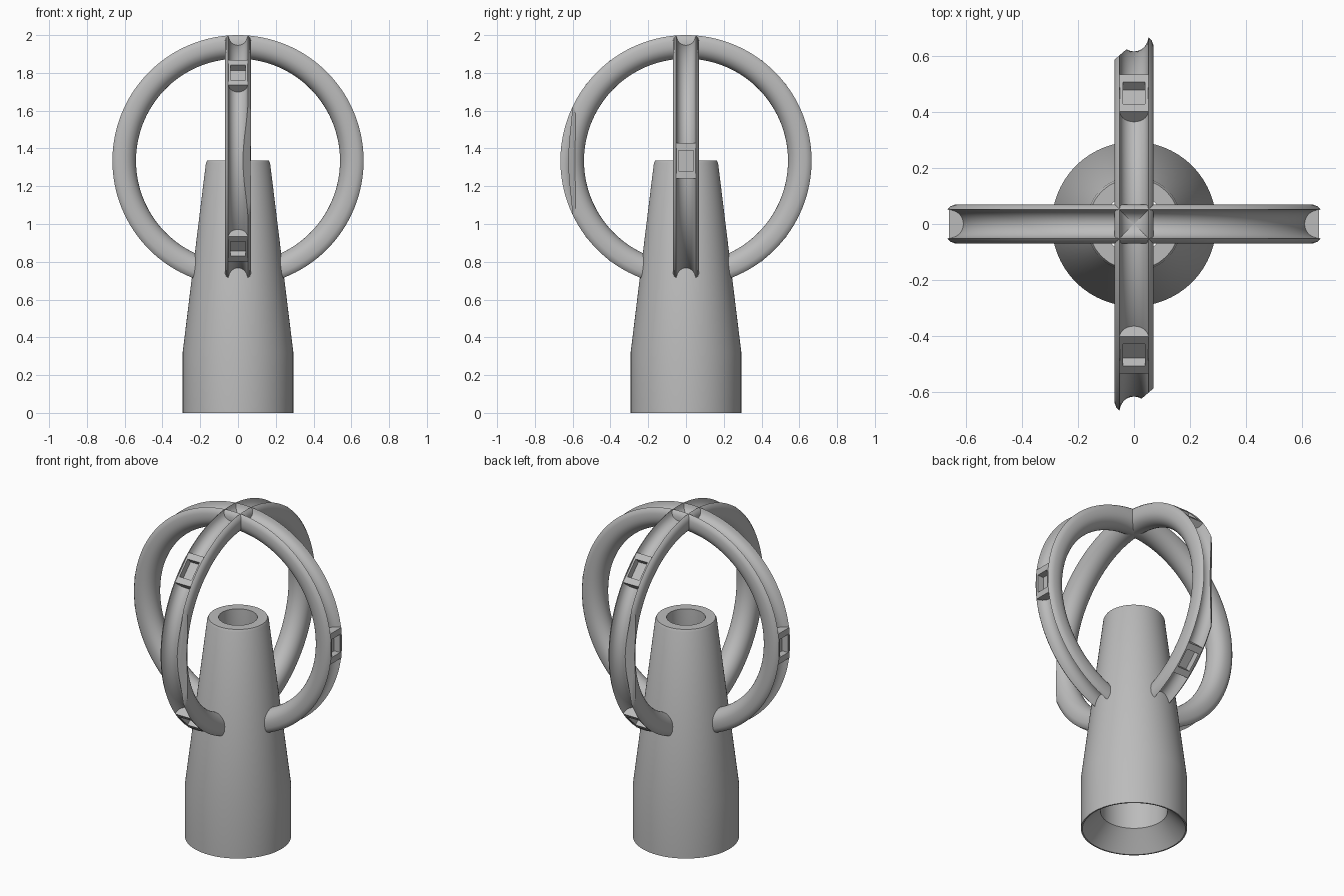
import bpy
import bmesh
from math import cos, sin, pi, radians
from mathutils import Matrix, Vector

cube = bpy.data.objects.get("Cube")
if cube:
    bpy.data.objects.remove(cube, do_unlink=True)

grey = bpy.data.materials.new("plain grey")
grey.use_nodes = True
grey.diffuse_color = (0.5, 0.5, 0.5, 1)
grey.node_tree.nodes["Principled BSDF"].inputs["Base Color"].default_value = (0.5, 0.5, 0.5, 1)

RING_Z = 1.335      # height of the ring centres
RIM = 0.665         # outer radius of the rings
TUBE = 0.07         # half width of a ring
GROOVE = 0.05       # radius of the groove around a ring


def make_object(name, bm):
    bmesh.ops.recalc_face_normals(bm, faces=bm.faces)
    mesh = bpy.data.meshes.new(name)
    bm.to_mesh(mesh)
    bm.free()
    mesh.materials.append(grey)
    obj = bpy.data.objects.new(name, mesh)
    bpy.context.collection.objects.link(obj)
    return obj


def boxes(name, placements):
    """One helper mesh holding a box for each (size, matrix)."""
    bm = bmesh.new()
    for size, matrix in placements:
        bmesh.ops.create_cube(bm, size=1, matrix=matrix @ Matrix.Diagonal((*size, 1)))
    obj = make_object(name, bm)
    obj.hide_render = True
    return obj


def apply_boolean(obj, helper, operation):
    mod = obj.modifiers.new("boolean", "BOOLEAN")
    mod.operation = operation
    mod.solver = "EXACT"
    mod.object = helper
    bpy.context.view_layer.update()
    graph = bpy.context.evaluated_depsgraph_get()
    mesh = bpy.data.meshes.new_from_object(obj.evaluated_get(graph))
    obj.modifiers.clear()
    obj.data = mesh
    bpy.data.objects.remove(helper, do_unlink=True)


def on_ring(angle, radius):
    """Frame on the ring: x points outward, y across, z along it."""
    return (Matrix.Translation((0, 0, RING_Z)) @ Matrix.Rotation(-radians(angle), 4, "Y")
            @ Matrix.Translation((radius, 0, 0)))


def ring_profile():
    """Cross-section as (across, radius): round inside, grooved outside."""
    core = RIM - 0.055
    inner = [(TUBE * cos(t), core + TUBE * sin(t))
             for t in (-pi * i / 16 for i in range(17))]
    lip = [(TUBE, 0.635), (0.063, 0.655), (0.052, RIM)]
    groove = [(GROOVE * cos(t), RIM - GROOVE * sin(t))
              for t in (pi * (1 - i / 14) for i in range(1, 14))]
    return inner + [(-p, r) for p, r in lip] + groove + lip[::-1]


def make_ring(name, window_angles, shaved):
    # open grooved hoop whose two ends sink into the body wall
    bm = bmesh.new()
    profile = ring_profile()
    steps, start, end = 112, radians(-71), radians(251)
    sections = []
    for i in range(steps + 1):
        a = start + (end - start) * i / steps
        sections.append([bm.verts.new((r * cos(a), p, RING_Z + r * sin(a))) for p, r in profile])
    n = len(profile)
    for low, high in zip(sections, sections[1:]):
        for j in range(n):
            k = (j + 1) % n
            bm.faces.new((low[j], low[k], high[k], high[j]))
    bm.faces.new(sections[0])
    bm.faces.new(sections[-1])
    ring = make_object(name, bm)

    # window blocks bridging the groove, then their rectangular recesses
    blocks = boxes("window_blocks", [((0.06, 0.104, 0.186), on_ring(a, 0.63)) for a in window_angles])
    apply_boolean(ring, blocks, "UNION")
    cuts = [((0.08, 0.08, 0.11), on_ring(a, 0.66)) for a in window_angles]

    # straight slanted cut on one lip at each side
    if shaved:
        slant = radians(41)
        centre = Vector((0.6025, 0.05, RING_Z)) + 0.1 * Vector((cos(slant), sin(slant), 0))
        for turn in (0, pi):
            cuts.append(((0.2, 0.2, 1), Matrix.Rotation(turn, 4, "Z")
                         @ Matrix.Translation(centre) @ Matrix.Rotation(slant, 4, "Z")))
    apply_boolean(ring, boxes("ring_cutters", cuts), "DIFFERENCE")
    return ring


# hollow tapered body, turned from its wall profile
wall = [(0.293, 0), (0.293, 0.32), (0.17, 1.322), (0.163, 1.335), (0.107, 1.335),
        (0.107, 1.2), (0.185, 0.33), (0.185, 0.11), (0.195, 0.1), (0.285, 0)]
bm = bmesh.new()
verts = [bm.verts.new((r, 0, z)) for r, z in wall]
edges = [bm.edges.new((verts[i - 1], verts[i])) for i in range(len(verts))]
bmesh.ops.spin(bm, geom=verts + edges, cent=(0, 0, 0), axis=(0, 0, 1),
               angle=2 * pi, steps=96, use_merge=True)
bmesh.ops.remove_doubles(bm, verts=bm.verts, dist=0.0001)
body = make_object("tapered_body", bm)

# two crossing hoops
side_ring = make_ring("side_ring", (0, 180), False)
front_ring = make_ring("front_ring", (45, 135, 225, 315), True)
front_ring.data.transform(Matrix.Rotation(pi / 2, 4, "Z"))

# smooth shading with crisp edges
bpy.ops.object.select_all(action="DESELECT")
for obj in (body, side_ring, front_ring):
    obj.select_set(True)
bpy.context.view_layer.objects.active = body
bpy.ops.object.shade_smooth_by_angle(angle=radians(30))
